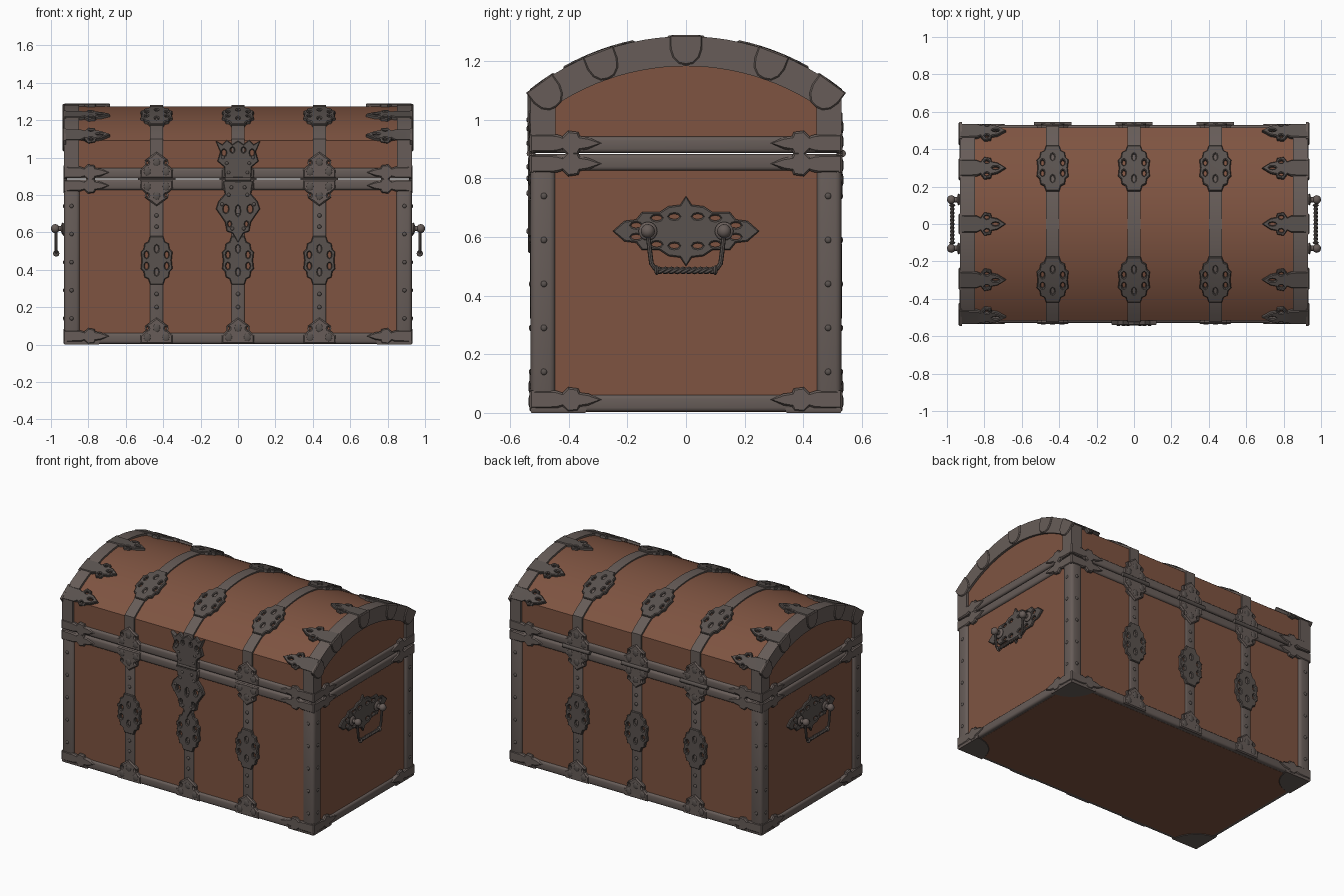
import bpy, bmesh
from math import sin, cos, pi, asin, radians
from mathutils import Vector, Matrix

if "Cube" in bpy.data.objects:
    bpy.data.objects.remove(bpy.data.objects["Cube"])


def material(name, rgb):
    m = bpy.data.materials.new(name)
    m.use_nodes = True
    m.diffuse_color = (*rgb, 1)
    m.node_tree.nodes["Principled BSDF"].inputs["Base Color"].default_value = (*rgb, 1)
    return m


WOOD = material("brown_wood", (0.21, 0.088, 0.053))
IRON = material("grey_iron", (0.135, 0.108, 0.098))
DARK = material("dark_iron", (0.1, 0.084, 0.077))
HALF_X, HALF_Y, SPRING, APEX = 0.93, 0.53, 1.10, 1.285
RADIUS = (HALF_Y ** 2 + (APEX - SPRING) ** 2) / (2 * (APEX - SPRING))
parts = {}


def add(name, mat, bm):
    """Append a piece to the named part."""
    bmesh.ops.recalc_face_normals(bm, faces=bm.faces)
    target = parts.setdefault(name, (bmesh.new(), mat))[0]
    me = bpy.data.meshes.new("piece")
    bm.to_mesh(me)
    bm.free()
    target.from_mesh(me)
    bpy.data.meshes.remove(me)


def soften(bm, width):
    edges = [e for e in bm.edges if e.calc_face_angle(0) > 0.6]
    bmesh.ops.bevel(bm, geom=edges, offset=width, segments=3, profile=0.5, affect="EDGES")


def box(name, mat, centre, size, width=0.0):
    bm = bmesh.new()
    bmesh.ops.create_cube(bm, size=1, matrix=Matrix.LocRotScale(centre, None, size))
    if width:
        soften(bm, width)
    add(name, mat, bm)


def ball(name, mat, centre, size):
    bm = bmesh.new()
    bmesh.ops.create_uvsphere(bm, u_segments=12, v_segments=8, radius=1,
                              matrix=Matrix.LocRotScale(Vector(centre), None, Vector(size)))
    add(name, mat, bm)


def tube(name, mat, path, radius, sides=8):
    bm, rings = bmesh.new(), []
    path = [Vector(p) for p in path]
    for i, p in enumerate(path):
        t = path[min(i + 1, len(path) - 1)] - path[max(i - 1, 0)]
        q = t.to_track_quat("Z", "X")
        rings.append([bm.verts.new(p + q @ Vector((radius * cos(2 * pi * k / sides),
                      radius * sin(2 * pi * k / sides), 0))) for k in range(sides)])
    for a, b in zip(rings, rings[1:]):
        for k in range(sides):
            bm.faces.new((a[k - 1], a[k], b[k], b[k - 1]))
    bm.faces.new(rings[0])
    bm.faces.new(rings[-1])
    add(name, mat, bm)


def section(half, spring, apex, base, n=24):
    """Cross-section in y, z: straight sides under a shallow arch."""
    r = (half ** 2 + (apex - spring) ** 2) / (2 * (apex - spring))
    a = asin(half / r)
    arc = [(r * sin(t), apex - r + r * cos(t)) for t in (a * (2 * i / n - 1) for i in range(n + 1))]
    return [(-half, base)] + arc + [(half, base)]


def prism(name, mat, pts, x0, x1, width=0.0):
    bm = bmesh.new()
    a, b = ([bm.verts.new((x, y, z)) for y, z in pts] for x in (x0, x1))
    for i in range(len(pts)):
        bm.faces.new((a[i - 1], a[i], b[i], b[i - 1]))
    bm.faces.new(a)
    bm.faces.new(b)
    if width:
        soften(bm, width)
    add(name, mat, bm)


# ornament outlines and pierced holes
def mirror(half):
    return half + [(-u, v) for u, v in reversed(half) if u]


def quad(quarter):
    return mirror([(u, -v) for u, v in quarter] + quarter[-2::-1])


def oval(u, v, ru, rv, n=8):
    return [(u + ru * cos(2 * pi * i / n), v + rv * sin(2 * pi * i / n)) for i in range(n)]


def plate(name, mat, outline, holes, place, depth=0.02, chamfer=0.005):
    """Pierced plate with chamfered edges, laid on a surface by place(u, v, h)."""
    bm = bmesh.new()
    edges = []
    for loop in [outline] + holes:
        vs = [bm.verts.new((u, v, 0)) for u, v in loop]
        edges += [bm.edges.new((vs[i - 1], vs[i])) for i in range(len(vs))]
    bmesh.ops.triangle_fill(bm, edges=edges, use_beauty=True, normal=(0, 0, 1))
    out = bmesh.ops.extrude_face_region(bm, geom=bm.faces[:])["geom"]
    top = [g for g in out if isinstance(g, bmesh.types.BMFace)]
    for v in {v for f in top for v in f.verts}:
        v.co.z = depth - chamfer
    bmesh.ops.inset_region(bm, faces=top, thickness=chamfer, use_boundary=True, use_even_offset=False)
    for v in {v for f in top for v in f.verts}:
        v.co.z = depth
    for v in bm.verts:
        v.co = place(*v.co)
    add(name, mat, bm)


def flat(origin, u_axis, v_axis, normal):
    o, a, b, n = map(Vector, (origin, u_axis, v_axis, normal))
    return lambda u, v, h: o + a * u + b * v + n * h


def on_lid(x, s, h):
    """Point over the lid: s is the arc length from the ridge."""
    limit, side = RADIUS * asin(HALF_Y / RADIUS), 1 if s > 0 else -1
    if abs(s) > limit:
        return Vector((x, side * (HALF_Y + h), SPRING - abs(s) + limit))
    a = s / RADIUS
    return Vector((x, (RADIUS + h) * sin(a), APEX - RADIUS + (RADIUS + h) * cos(a)))


MEDAL = quad([(0.035, 0.13), (0.045, 0.1), (0.065, 0.09), (0.07, 0.06), (0.085, 0.045), (0.08, 0)])
MEDAL_HOLES = [oval(s * 0.054, t * 0.03, 0.01, 0.018) for s in (-1, 1) for t in (-1, 1)]
MEDAL_HOLES += [oval(0, t * 0.062, 0.01, 0.02) for t in (-1, 1)]
LEAF = mirror([(0.045, 0), (0.045, 0.09), (0.035, 0.11), (0.063, 0.13), (0.056, 0.165),
               (0.036, 0.17), (0.03, 0.2), (0, 0.245)])
LEAF_HOLES = [oval(s * 0.036, 0.143, 0.009, 0.013) for s in (-1, 1)] + [oval(0, 0.19, 0.008, 0.02)]
FLEUR = mirror([(0.085, 0), (0.088, 0.045), (0.06, 0.07), (0.062, 0.095), (0.035, 0.115), (0, 0.14)])
TAB = mirror([(0.055, 0), (0.055, 0.045), (0.045, 0.075), (0.025, 0.095), (0, 0.1)])
HASP = mirror([(0, 0), (0.07, 0), (0.075, 0.06), (0.11, 0.09), (0.095, 0.14), (0.12, 0.2),
               (0.085, 0.18), (0.06, 0.205), (0.03, 0.18), (0, 0.2)])
LOCK = mirror([(0, 0), (0.03, 0.05), (0.06, 0.06), (0.07, 0.11), (0.118, 0.18), (0.105, 0.22),
               (0.07, 0.26), (0.08, 0.33), (0, 0.33)])
BACKPLATE = quad([(0, 0.12), (0.02, 0.09), (0.06, 0.085), (0.09, 0.065), (0.15, 0.065),
                  (0.17, 0.04), (0.21, 0.035), (0.25, 0)])
BACK_HOLES = [oval(s * u, t * v, 0.018, 0.009) for s in (-1, 1) for t in (-1, 1)
              for u, v in ((0.17, 0.02), (0.1, 0.045), (0.04, 0.05))]
SIDES = (-1, 1)
STRAPS = (-0.435, 0, 0.435)

# wooden shell
box("wooden_body", WOOD, (0, 0, 0.45), (1.83, 1.03, 0.84))
box("wooden_floor", WOOD, (0, 0, 0.02), (1.8, 1.0, 0.034))
prism("wooden_lid", WOOD, section(0.515, 1.09, 1.273, 0.9), -0.915, 0.915)

# iron rails round the base, the body top and the lid edge
for z0, z1 in ((0.004, 0.062), (0.826, 0.883), (0.887, 0.943)):
    box("iron_rails", IRON, (0, 0, (z0 + z1) / 2), (1.856, 1.056, z1 - z0), 0.014)

# corner posts, arched end rims and foot plates
for sx in SIDES:
    for sy in SIDES:
        box("corner_posts", IRON, (sx * 0.8875, sy * 0.4875, 0.44), (0.085, 0.085, 0.8), 0.02)
        foot = [(0, 0)] + [(0.19 * cos(i * pi / 16), 0.19 * sin(i * pi / 16)) for i in range(9)]
        plate("foot_plates", IRON, foot, [],
              flat((sx * HALF_X, sy * HALF_Y, 0.016), (-sx, 0, 0), (0, -sy, 0), (0, 0, -1)), 0.016)
        for i in range(5):
            z = 0.14 + 0.15 * i
            ball("rivets", DARK, (sx * 0.929, sy * 0.485, z), (0.007, 0.011, 0.011))
            ball("rivets", DARK, (sx * 0.89, sy * 0.529, z), (0.011, 0.007, 0.011))
    rim = section(HALF_Y, SPRING, APEX, 0.92) + section(0.445, 1.05, 1.183, 0.92)[::-1]
    prism("arched_rims", IRON, rim, sx * 0.85, sx * HALF_X, 0.012)

# straps over the lid and body, with medallions and fleurs
for x in STRAPS:
    prism("straps", IRON, section(0.524, SPRING, 1.281, 0.92), x - 0.035, x + 0.035, 0.006)
    box("straps", IRON, (x, 0, 0.44), (0.07, 1.048, 0.8), 0.006)
    for s in SIDES:
        plate("medallions", DARK, MEDAL, MEDAL_HOLES,
              lambda u, v, h: on_lid(x + u, s * 0.307 + v, h - 0.017), 0.023)
        wall = lambda z, d=0.513, up=1: flat((x, s * d, z), (1, 0, 0), (0, 0, up), (0, s, 0))
        plate("medallions", DARK, MEDAL, MEDAL_HOLES, wall(0.45))
        for z, up in ((0.004, 1), (0.89, 1), (0.88, -1)):
            plate("fleurs", IRON, FLEUR, [oval(k * 0.05, 0.082, 0.006, 0.008) for k in SIDES],
                  wall(z, 0.513, up), 0.021, 0.008)
            for k in (-1, 0, 1):
                ball("rivets", DARK, (x + k * 0.05, s * 0.531, z + up * (0.035 + 0.05 * (k == 0))),
                     (0.02, 0.007, 0.024))
        for z in (0.2, 0.27, 0.63, 0.69):
            ball("rivets", DARK, (x, s * 0.524, z), (0.011, 0.007, 0.011))
    # hinge barrels along the back
    tube("hinge_barrels", DARK, [(x - 0.1, 0.533, 0.885), (x + 0.1, 0.533, 0.885)], 0.013, 12)

# leaf clasps over the rims, with tabs folded down the ends
for sx in SIDES:
    for y in (-0.5, -0.3, 0, 0.3, 0.5):
        a = asin(y / RADIUS)
        plate("leaf_clasps", DARK, LEAF, LEAF_HOLES,
              lambda u, v, h: on_lid(sx * (HALF_X - v), RADIUS * a + u, h - 0.017), 0.022)
        edge = on_lid(sx * 0.92, RADIUS * a, 0.002)
        plate("rim_tabs", IRON, TAB, [], flat(edge, (0, cos(a), -sin(a)), (0, -sin(a), -cos(a)),
                                              (sx, 0, 0)), 0.017)
    # leaf clasps along the rails at each corner
    for sy in SIDES:
        for z in (0.045, 0.85, 0.92):
            slim = [(u * 0.68, v) for u, v in LEAF]
            plate("corner_clasps", IRON, slim, [], flat((sx * 0.932, sy * 0.513, z), (0, 0, 1),
                                                        (-sx, 0, 0), (0, sy, 0)), 0.021, 0.007)
            plate("corner_clasps", IRON, slim, [], flat((sx * 0.913, sy * 0.532, z), (0, 0, 1),
                                                        (0, -sy, 0), (sx, 0, 0)), 0.021, 0.007)

# lock plate, hasp and pin
front = lambda z: flat((0, -0.515, z), (1, 0, 0), (0, 0, 1), (0, -1, 0))
plate("lock_plate", DARK, LOCK, [oval(s * 0.065, 0.18, 0.014, 0.022) for s in SIDES]
      + [oval(s * 0.045, 0.1, 0.008, 0.014) for s in SIDES] + [oval(0, 0.17, 0.011, 0.03)], front(0.545), 0.024)
plate("hasp", DARK, HASP, [oval(s * 0.075, 0.135, 0.012, 0.018) for s in SIDES]
      + [oval(s * 0.03, 0.15, 0.01, 0.014) for s in SIDES], front(0.89), 0.026)
tube("lock_pin", DARK, [(-0.07, -0.532, 0.885), (0.07, -0.532, 0.885)], 0.012, 12)
for u, z in ((0.05, 0.92), (0.06, 0.97), (0.08, 1.0), (0.035, 0.84), (0.05, 0.8), (0.085, 0.75), (0.03, 0.62)):
    for s in SIDES:
        ball("rivets", DARK, (s * u, -0.538, z), (0.01, 0.007, 0.01))

# end handles: pierced backplate, knobs, bail and twisted grip
for sx in SIDES:
    plate("handle_plates", DARK, BACKPLATE, BACK_HOLES,
          flat((sx * 0.91, 0, 0.62), (0, 1, 0), (0, 0, 1), (sx, 0, 0)), 0.018)
    for sy in SIDES:
        y = sy * 0.13
        tube("handle_knobs", IRON, [(sx * 0.91, y, 0.62), (sx * 0.97, y, 0.62)], 0.014, 12)
        ball("handle_knobs", IRON, (sx * 0.937, y, 0.62), (0.01, 0.032, 0.032))
        ball("handle_knobs", IRON, (sx * 0.977, y, 0.62), (0.023, 0.024, 0.024))
        tube("handle_bails", DARK, [(sx * 0.972, y, 0.61), (sx * 0.972, sy * 0.122, 0.54),
             (sx * 0.972, sy * 0.118, 0.51), (sx * 0.972, sy * 0.105, 0.491), (sx * 0.972, sy * 0.08, 0.485)], 0.008)
        ball("handle_bails", DARK, (sx * 0.972, sy * 0.1, 0.487), (0.017, 0.008, 0.017))
    for phase in (0, pi):
        turn = [phase + i * pi / 6 for i in range(61)]
        tube("twisted_grips", DARK, [(sx * 0.972 + 0.006 * cos(t), -0.1 + 0.2 * i / 60, 0.486 + 0.006 * sin(t))
             for i, t in enumerate(turn)], 0.007, 6)

# make one object per part
bpy.ops.object.select_all(action="DESELECT")
for name, (bm, mat) in parts.items():
    me = bpy.data.meshes.new(name)
    bm.to_mesh(me)
    bm.free()
    me.materials.append(mat)
    ob = bpy.data.objects.new(name, me)
    bpy.context.collection.objects.link(ob)
    ob.select_set(True)
    bpy.context.view_layer.objects.active = ob
bpy.ops.object.shade_smooth_by_angle(angle=radians(35))
